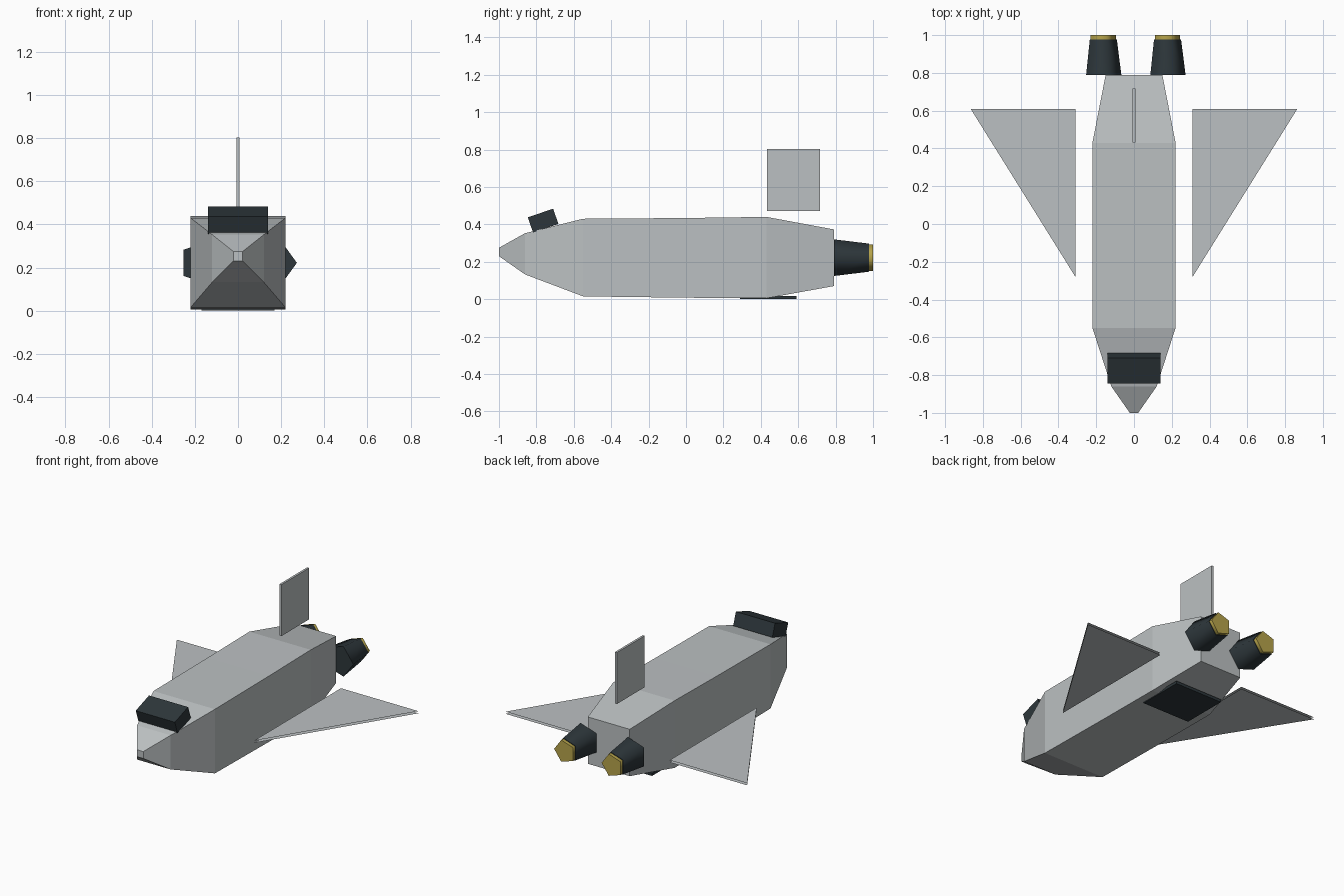
import bpy, bmesh
from math import sin, cos, tau, radians

if "Cube" in bpy.data.objects:
    bpy.data.objects.remove(bpy.data.objects["Cube"], do_unlink=True)


def material(name, rgb):
    m = bpy.data.materials.new(name)
    m.use_nodes = True
    m.diffuse_color = (*rgb, 1)
    m.node_tree.nodes["Principled BSDF"].inputs["Base Color"].default_value = (*rgb, 1)
    return m


GREY = material("hull_grey", (0.50, 0.53, 0.54))
DARK = material("dark_slate", (0.026, 0.037, 0.043))
GOLD = material("exhaust_gold", (0.47, 0.37, 0.07))


def finish(bm, name, mat, recalc=True):
    if recalc:
        bmesh.ops.recalc_face_normals(bm, faces=bm.faces)
    mesh = bpy.data.meshes.new(name)
    bm.to_mesh(mesh)
    bm.free()
    mesh.materials.append(mat)
    ob = bpy.data.objects.new(name, mesh)
    bpy.context.collection.objects.link(ob)
    return ob


def loft(name, rings, mat):
    """Skin matching rings of points and cap both ends."""
    bm = bmesh.new()
    loops = [[bm.verts.new(p) for p in ring] for ring in rings]
    n = len(loops[0])
    for a, b in zip(loops, loops[1:]):
        for i in range(n):
            j = (i + 1) % n
            bm.faces.new((a[i], a[j], b[j], b[i]))
    bm.faces.new(loops[0])
    bm.faces.new(loops[-1])
    return finish(bm, name, mat)


def box(name, centre, size, mat, tilt=0):
    bm = bmesh.new()
    bmesh.ops.create_cube(bm, size=1)
    bmesh.ops.scale(bm, vec=size, verts=bm.verts)
    ob = finish(bm, name, mat)
    ob.location = centre
    ob.rotation_euler.x = radians(tilt)
    return ob


def rectangle(y, half, low, high):
    return [(-half, y, low), (half, y, low), (half, y, high), (-half, y, high)]


def pentagon(x, y, r, z=0.222):
    return [(x + r * cos(k * tau / 5), y, z + r * sin(k * tau / 5)) for k in range(5)]


# Fuselage: rectangular sections from nose to tail
loft("fuselage", [rectangle(*s) for s in (
    (-1.0, 0.022, 0.23, 0.275),
    (-0.86, 0.12, 0.132, 0.353),
    (-0.55, 0.22, 0.015, 0.43),
    (0.0, 0.22, 0.008, 0.434),
    (0.43, 0.22, 0.005, 0.44),
    (0.79, 0.15, 0.07, 0.373))], GREY)

# Cockpit window block, tail fin and belly hatch
box("cockpit_window", (0, -0.764, 0.42), (0.28, 0.143, 0.086), DARK, tilt=19)
box("tail_fin", (0, 0.575, 0.637), (0.014, 0.285, 0.333), GREY)
box("belly_hatch", (0, 0.44, 0.009), (0.34, 0.30, 0.018), DARK)

for side, label in ((1, "left"), (-1, "right")):
    # Delta wing: upper and lower skins with open edges
    bm = bmesh.new()
    outline = [(0.31, -0.28), (0.865, 0.61), (0.31, 0.61)]
    for z, up in ((0.147, 1), (0.133, -1)):
        face = bm.faces.new([bm.verts.new((side * x, y, z)) for x, y in outline])
        face.normal_update()
        if face.normal.z * up < 0:
            face.normal_flip()
    finish(bm, label + "_wing", GREY, recalc=False)

    # Five-sided engine with a gold exhaust
    x = side * 0.17
    parts = [loft(label + "_engine", [pentagon(x, 0.79, 0.103), pentagon(x, 0.978, 0.079)], DARK),
             loft(label + "_exhaust", [pentagon(x, 0.97, 0.074), pentagon(x, 1.0, 0.074)], GOLD)]
    bpy.ops.object.select_all(action="DESELECT")
    for ob in parts:
        ob.select_set(True)
    bpy.context.view_layer.objects.active = parts[0]
    bpy.ops.object.shade_smooth_by_angle(angle=radians(75))
